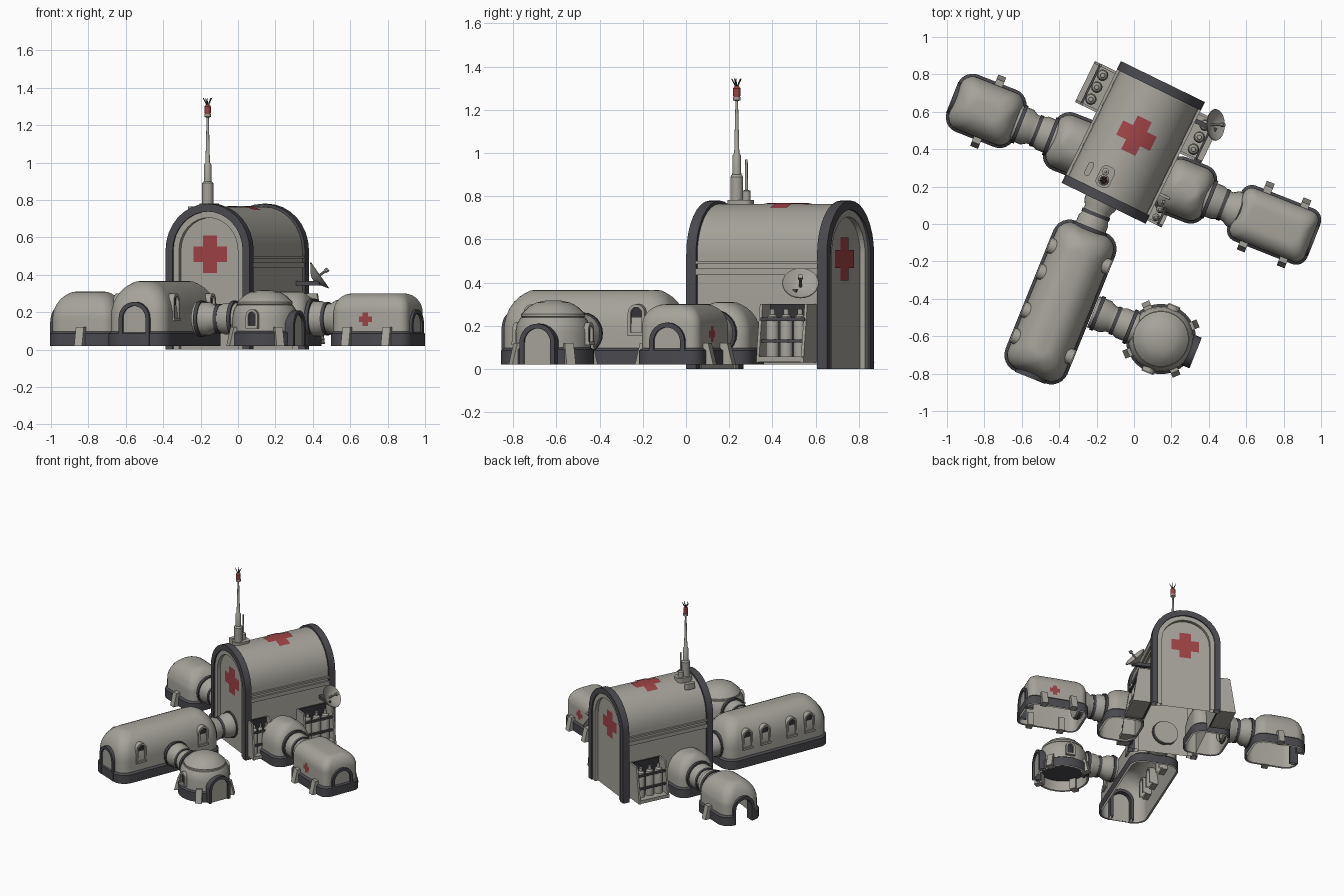
import bpy, bmesh, math
from mathutils import Matrix, Vector

if "Cube" in bpy.data.objects:
    bpy.data.objects.remove(bpy.data.objects["Cube"])


def material(name, rgb):
    m = bpy.data.materials.new(name)
    m.use_nodes = True
    m.diffuse_color = (*rgb, 1)
    m.node_tree.nodes["Principled BSDF"].inputs["Base Color"].default_value = (*rgb, 1)
    return m


GREY = material("warm grey", (0.38, 0.365, 0.325))
DARK = material("dark trim", (0.068, 0.068, 0.078))
RED = material("faded red", (0.34, 0.055, 0.06))
SHADE = material("deep recess", (0.035, 0.035, 0.04))


def place(M, u=0, v=0, z=0, turn=0, axis='Z'):
    return M @ Matrix.Translation((u, v, z)) @ Matrix.Rotation(math.radians(turn), 4, axis)


def finish(name, bm, mat, M):
    bmesh.ops.recalc_face_normals(bm, faces=bm.faces)
    for f in bm.faces:
        f.smooth = True
    for e in bm.edges:
        e.smooth = e.calc_face_angle(0) < 0.6
    me = bpy.data.meshes.new(name)
    bm.to_mesh(me)
    bm.free()
    me.materials.append(mat)
    ob = bpy.data.objects.new(name, me)
    ob.matrix_world = M
    bpy.context.collection.objects.link(ob)
    return ob


def loft(rings, closed=True, cap=False, loop=False):
    bm = bmesh.new()
    vs = [[bm.verts.new(p) for p in r] for r in rings]
    pairs = list(zip(vs, vs[1:])) + ([(vs[-1], vs[0])] if loop else [])
    n = len(vs[0])
    for a, b in pairs:
        for i in range(n if closed else n - 1):
            j = (i + 1) % n
            bm.faces.new((a[i], a[j], b[j], b[i]))
    if cap:
        bm.faces.new(vs[-1])
    return bm


def lathe(name, profile, mat, M, n=24):
    rings = [[(r * math.cos(k * math.tau / n), r * math.sin(k * math.tau / n), h)
              for k in range(n)] for r, h in profile]
    return finish(name, loft(rings, cap=True), mat, M)


def box(name, size, mat, M, taper=0):
    bm = bmesh.new()
    bmesh.ops.create_cube(bm, size=1, matrix=Matrix.Diagonal((*size, 1)))
    for v in bm.verts:
        if v.co.z > 0 and v.co.x > 0:
            v.co.x -= taper
    return finish(name, bm, mat, M)


# Arches stand in the local y-z plane and face +x
def arch(x, w, h, z0, n=16):
    mid = [(x, -w * math.cos(k * math.pi / n), h - w + w * math.sin(k * math.pi / n)) for k in range(n + 1)]
    return [(x, -w, z0)] + mid + [(x, w, z0)]


def arch_band(name, w, h, t, depth, z0, mat, M):
    rings = [arch(0, w, h, z0), arch(-depth, w, h, z0), arch(-depth, w - t, h - t, z0), arch(0, w - t, h - t, z0)]
    return finish(name, loft(rings, closed=False, loop=True), mat, M)


def arch_panel(name, w, h, z0, mat, M):
    return finish(name, loft([arch(0, w, h, z0)], cap=True), mat, M)


def door(name, M, h=0.23, open_way=False):
    arch_band(name + "_frame", 0.088, h, 0.022, 0.06, 0.02, DARK, M)
    if not open_way:
        arch_panel(name + "_leaf", 0.068, h - 0.02, 0.02, GREY, place(M, -0.012))


def window(name, M, w=0.042, z0=0.16, h=0.3):
    arch_band(name + "_surround", w, h, 0.014, 0.07, z0, GREY, M)
    arch_panel(name + "_glass", w - 0.012, h - 0.012, z0, SHADE, place(M, -0.015))
    box(name + "_sill", (0.05, w * 2, 0.016), GREY, place(M, -0.02, 0, z0))


def buttress(M):
    box("buttress", (0.06, 0.045, 0.1), GREY, place(M, 0, 0, 0.07), 0.025)


def cross(name, half, M, surface=lambda s, t: (0, s, t)):
    steps = [half * k for k in (-1, -0.7, -0.42, 0, 0.42, 0.7, 1)]
    bm = bmesh.new()
    for a, b in zip(steps, steps[1:]):
        for c, d in zip(steps, steps[1:]):
            if min(abs(a + b), abs(c + d)) < half * 0.8:
                bm.faces.new([bm.verts.new(surface(*p)) for p in ((a, c), (b, c), (b, d), (a, d))])
    bmesh.ops.remove_doubles(bm, verts=bm.verts, dist=0.0001)
    finish(name, bm, RED, M)


def rounded(hu, hv, r, z, n=6):
    r = min(r, hu, hv)
    pts = []
    for q, (sx, sy) in enumerate(((1, 1), (-1, 1), (-1, -1), (1, -1))):
        for k in range(n + 1):
            a = (q + k / n) * math.pi / 2
            pts.append((sx * (hu - r) + r * math.cos(a), sy * (hv - r) + r * math.sin(a), z))
    return pts


def cut_doorway(bm, hu):
    for co, no in (((0, 0.066, 0), (0, 1, 0)), ((0, -0.066, 0), (0, 1, 0)), ((0, 0, 0.19), (0, 0, 1))):
        bmesh.ops.bisect_plane(bm, geom=bm.verts[:] + bm.edges[:] + bm.faces[:], plane_co=co, plane_no=no)
    gone = [f for f in bm.faces for c in [f.calc_center_median()]
            if c.x < 0.06 - hu and abs(c.y) < 0.066 and c.z < 0.19]
    bmesh.ops.delete(bm, geom=gone, context='FACES')


# Rounded room: hollow shell with a dark plinth, open underneath
def room(name, M, hu, hv, r, top, rise, au, av, doorway=False):
    rings = [rounded(hu, hv, r, 0.02)]
    for k in range(9):
        t = k / 8 * math.pi / 2
        c = 1 - math.cos(t)
        rings.append(rounded(hu - au * c, hv - av * c, r, top - rise + rise * math.sin(t)))
    shell = loft(rings, cap=True)
    o = 0.014
    plinth = loft([rounded(hu + o, hv + o, r + o, 0.02), rounded(hu + o, hv + o, r + o, 0.085),
                   rounded(hu, hv, r, 0.097)])
    for part, bm, mat in (("shell", shell, GREY), ("plinth", plinth, DARK)):
        if doorway:
            cut_doorway(bm, hu)
        finish(name + "_" + part, bm, mat, M)


def connector(name, M, a, b, r):
    T = place(place(M, a, 0, 0.165), turn=90, axis='Y')
    d = b - a
    lathe(name + "_sleeve", [(r, -0.02), (r, d * 0.3), (r * 0.86, d * 0.45), (r * 0.86, d * 0.6),
                             (r * 1.05, d * 0.75), (r * 1.05, d + 0.02)], GREY, T)
    for h in (0, d * 0.42, d * 0.93):
        rr = r * (0.93 if 0 < h < d * 0.5 else 1.14)
        lathe(name + "_collar", [(r * 0.8, h), (rr, h), (rr, h + 0.02), (r * 0.8, h + 0.02)], DARK, T)


def rack(name, M, depth, width):
    mid = depth / 2
    box(name + "_back", (0.012, width, 0.27), SHADE, place(M, 0.008, 0, 0.165))
    for s in (-1, 1):
        box(name + "_side", (depth, 0.014, 0.27), GREY, place(M, mid, s * width / 2, 0.165), depth * 0.3)
    box(name + "_base", (depth, width, 0.025), GREY, place(M, mid, 0, 0.045))
    for z in (0.13, 0.23):
        box(name + "_rail", (0.012, width, 0.015), DARK, place(M, depth * 0.75, 0, z))
    r = min(width / 7.5, depth * 0.3)
    for k in (-1, 0, 1):
        lathe(name + "_bottle", [(r, 0), (r, 0.16), (r * 0.8, 0.185), (r * 0.4, 0.195), (r * 0.4, 0.22)],
              GREY, place(M, mid, k * width * 0.31, 0.058), 14)


def frame(x, y, deg):
    return place(Matrix.Identity(4), x, y, 0, deg)


# Main hall
HALL = frame(-0.004, 0.436, -26)
HW, HL, HT = 0.235, 0.362, 0.765
END = place(HALL, turn=90)
finish("hall_vault", loft([arch(-HL + 0.03, HW, HT, 0.02), arch(HL - 0.03, HW, HT, 0.02)], closed=False), GREY, END)
for label, turn in (("front", -90), ("back", 90)):
    F = place(place(HALL, turn=turn), HL)
    arch_band("hall_%s_frame" % label, 0.25, 0.78, 0.042, 0.05, 0, DARK, F)
    arch_band("hall_%s_moulding" % label, 0.21, 0.74, 0.035, 0.035, 0, GREY, place(F, -0.01))
    arch_panel("hall_%s_wall" % label, 0.18, 0.71, 0, GREY, place(F, -0.035))
    cross("hall_%s_cross" % label, 0.1, place(F, -0.031, 0, 0.51))
cross("roof_cross", 0.1, place(HALL, 0, 0.04),
      lambda s, t: (s, t, HT - HW + math.sqrt(HW * HW - s * s) + 0.004))
for s in (-1, 1):
    for z, h in ((0.493, 0.014), (0.45, 0.03)):
        box("hall_side_rib", (0.022, HL * 2 - 0.06, h), GREY, place(HALL, s * 0.238, 0, z))

# Supply racks against the hall
rack("right_rack", place(HALL, 0.235, 0.18), 0.14, 0.23)
rack("left_rack", place(HALL, -0.235, 0.18, turn=180), 0.14, 0.23)
rack("front_rack", place(HALL, 0.235, -0.26), 0.1, 0.15)

# Cross wings with end rooms
WING = frame(-0.021, 0.30, -21.6)
for label, turn in (("left", 0), ("right", 180)):
    W = place(WING, turn=turn)
    room(label + "_vestibule", place(W, 0.32), 0.13, 0.15, 0.07, 0.31, 0.16, 0.07, 0.13)
    connector(label + "_connector", W, 0.445, 0.64, 0.095)
L = place(WING, 0.828)
room("left_room", L, 0.215, 0.145, 0.05, 0.30, 0.1, 0.07, 0.09)
door("left_room_door", place(L, 0.23), 0.215)
cross("left_room_front_cross", 0.037, place(L, -0.015, -0.147, 0.162, -90))
cross("left_room_back_cross", 0.037, place(L, 0.03, 0.147, 0.162, 90))
for u, v in ((-0.1, 0.175), (0.115, -0.165), (-0.115, -0.165), (0.115, 0.165)):
    buttress(place(L, u, v, turn=90 if v > 0 else -90))
R = place(WING, -0.828)
room("right_room", R, 0.18, 0.15, 0.07, 0.31, 0.15, 0.1, 0.12, doorway=True)
door("right_room_doorway", place(R, -0.195, turn=180), 0.22, open_way=True)
for s in (-1, 1):
    buttress(place(R, 0.012, s * 0.175, turn=s * 90))

# Long front module, its length along local x
LONG = frame(-0.393, -0.417, 68)
room("long_module", LONG, 0.42, 0.165, 0.08, 0.367, 0.19, 0.12, 0.14)
door("long_module_door", place(LONG, -0.437, turn=180), 0.255)
for u in (-0.26, -0.11, 0.11, 0.26):
    window("long_window", place(LONG, u, 0.172, turn=90))
for u in (-0.25, 0.27):
    window("long_window", place(LONG, u, -0.172, turn=-90))
connector("hall_connector", LONG, 0.41, 0.61, 0.085)

# Round room with domed lid
POD = frame(0.144, -0.615, -22)
lathe("pod_body", [(0.175, 0.02), (0.175, 0.17), (0.168, 0.21), (0.15, 0.238), (0.135, 0.243)], GREY, POD, 32)
lathe("pod_plinth", [(0.188, 0.02), (0.188, 0.09), (0.174, 0.1)], DARK, POD, 32).data.polygons[-1].hide = False
lathe("pod_dome", [(0.135, 0.238), (0.148, 0.243), (0.148, 0.255), (0.135, 0.268), (0.112, 0.29),
                   (0.08, 0.307), (0.04, 0.316), (0.01, 0.318)], GREY, POD, 32)
door("pod_door", place(POD, 0.2), 0.21)
window("pod_window", place(POD, turn=-90) @ Matrix.Translation((0.19, 0, 0)), 0.034, 0.12, 0.215)
window("pod_window", place(POD, turn=90) @ Matrix.Translation((0.19, 0, 0)), 0.034, 0.12, 0.215)
for a in (45, 135, -45, -135):
    buttress(place(place(POD, turn=a), 0.185))
connector("pod_connector", place(POD, turn=180), 0.165, 0.37, 0.085)

# Mast with beacon on the roof
MAST = frame(-0.162, 0.235, -26)
finish("mast_plate", loft([rounded(0.04, 0.06, 0.03, 0.74), rounded(0.04, 0.06, 0.03, 0.782)], cap=True),
       GREY, place(MAST, 0, 0.02))
lathe("mast", [(0.03, 0.75), (0.03, 0.89), (0.021, 0.9), (0.019, 0.99), (0.012, 1.0), (0.006, 1.24),
               (0.018, 1.245), (0.018, 1.26)], GREY, MAST, 16)
lathe("beacon", [(0.015, 1.255), (0.017, 1.27), (0.017, 1.3), (0.01, 1.31)], RED, MAST, 16)
for k in range(5):
    P = place(place(MAST, 0, 0, 1.3, k * 72), turn=28, axis='Y')
    lathe("beacon_prong", [(0.004, 0), (0.002, 0.05)], DARK, P, 6)
lathe("side_aerial", [(0.019, 0.76), (0.019, 0.825), (0.007, 0.83), (0.006, 0.97)], GREY,
      place(MAST, -0.01, 0.045), 12)
finish("roof_vent", loft([rounded(0.016, 0.04, 0.016, 0.72), rounded(0.016, 0.04, 0.016, 0.765)], cap=True),
       GREY, place(HALL, -0.15, -0.23))

# Dish on a bracket beside the hall
DISH = place(frame(0.425, 0.53, 0), 0, 0, 0.39, 55, 'Y')
lathe("dish", [(0.012, -0.03), (0.04, -0.018), (0.085, 0.012), (0.083, 0.016), (0.04, -0.008), (0.01, -0.014)],
      GREY, DISH)
lathe("dish_feed", [(0.007, -0.02), (0.007, 0.05), (0.012, 0.052), (0.012, 0.07)], GREY, DISH, 10)
box("dish_arm", (0.16, 0.025, 0.025), DARK, place(HALL, 0.29, 0.25, 0.355))
